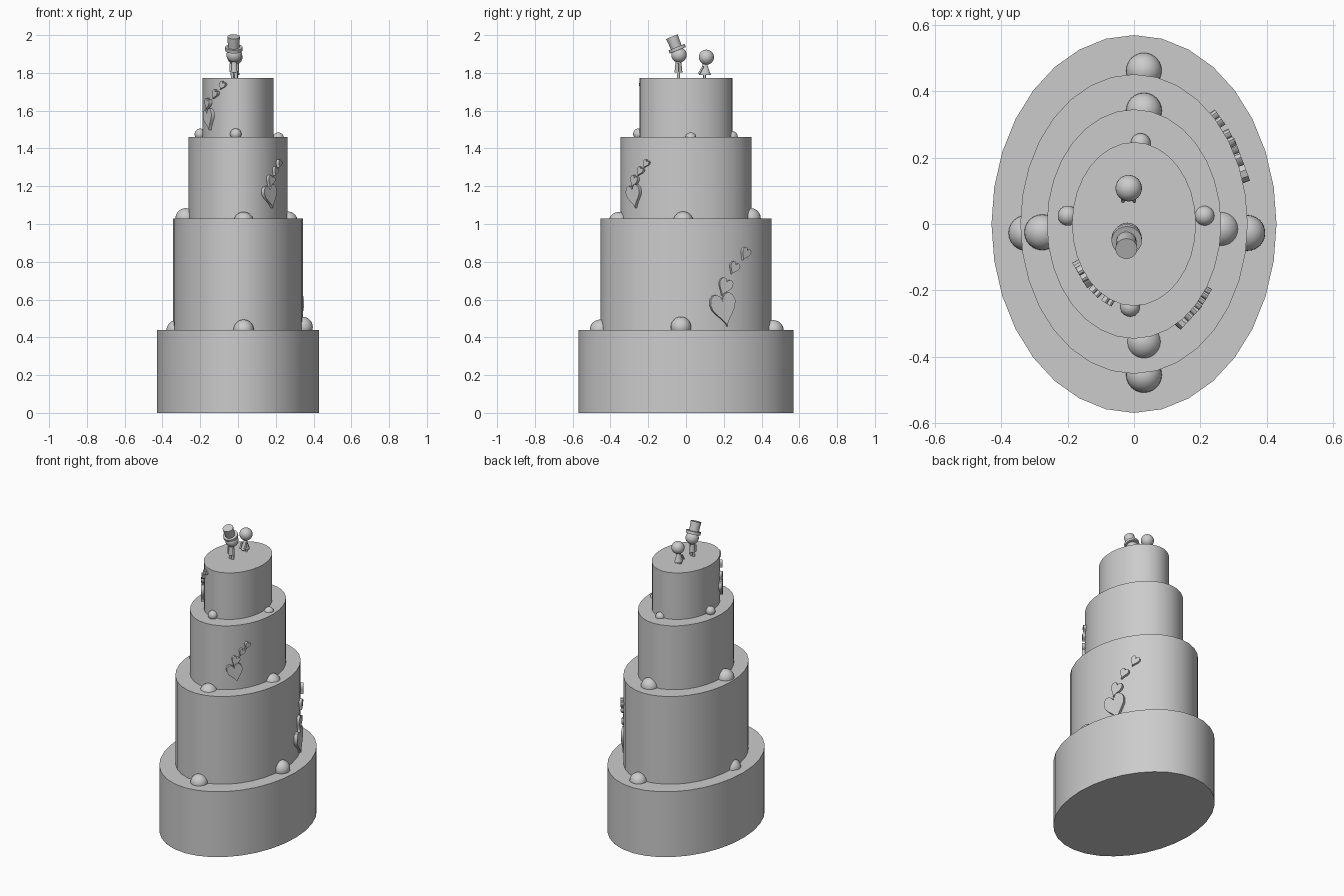
import bpy, bmesh
from math import cos, sin, pi, radians
from mathutils import Vector, Matrix

if "Cube" in bpy.data.objects:
    bpy.data.objects.remove(bpy.data.objects["Cube"])


def smooth(ob):
    bpy.ops.object.select_all(action='DESELECT')
    ob.select_set(True)
    bpy.context.view_layer.objects.active = ob
    bpy.ops.object.shade_smooth_by_angle(angle=radians(40))


def finish(bm, name, matrix=None, soft=True):
    bmesh.ops.recalc_face_normals(bm, faces=bm.faces)
    if matrix:
        bm.transform(matrix)
    me = bpy.data.meshes.new(name)
    bm.to_mesh(me)
    bm.free()
    ob = bpy.data.objects.new(name, me)
    bpy.context.collection.objects.link(ob)
    if soft:
        smooth(ob)
    return ob


def ball(name, loc, r):
    bm = bmesh.new()
    bmesh.ops.create_uvsphere(bm, u_segments=24, v_segments=14, radius=r)
    return finish(bm, name, Matrix.Translation(loc))


def cone(name, loc, r1, r2, h, tilt=0.0, sides=20, scale=(1, 1)):
    bm = bmesh.new()
    bmesh.ops.create_cone(bm, cap_ends=True, segments=sides, radius1=r1, radius2=r2, depth=h)
    m = (Matrix.Translation(loc) @ Matrix.Rotation(radians(tilt), 4, 'X')
         @ Matrix.Diagonal((scale[0], scale[1], 1, 1)))
    return finish(bm, name, m)


# Oval cake tiers: half width, half depth, bottom, top
tiers = [(0.43, 0.57, 0, 0.44), (0.343, 0.452, 0.44, 1.03),
         (0.263, 0.346, 1.03, 1.46), (0.187, 0.247, 1.46, 1.773)]
for i, (rx, ry, z0, z1) in enumerate(tiers):
    cone(f"cake_tier_{i + 1}", (0, 0, (z0 + z1) / 2), 1, 1, z1 - z0, sides=32, scale=(rx, ry))

# Sugar pearls resting on each ledge
pearls = [
    (0.054, [(0.03, -0.455, 0.44), (0.03, 0.463, 0.437), (0.342, -0.027, 0.455), (-0.325, -0.027, 0.437)]),
    (0.054, [(0.03, -0.355, 1.01), (0.03, 0.342, 1.03), (0.263, -0.015, 1.012), (-0.277, -0.025, 1.03)]),
    (0.03, [(-0.012, -0.25, 1.476), (0.02, 0.244, 1.462), (0.213, 0.025, 1.455), (-0.2, 0.025, 1.475)]),
]
for k, (r, spots) in enumerate(pearls):
    for j, p in enumerate(spots):
        ball(f"pearl_{k + 1}_{j + 1}", p, r)


# Flat heart facing outward on the tier wall at ellipse angle deg
def heart(name, tier, deg, z, size, lean):
    rx, ry = tiers[tier][:2]
    t = radians(deg)
    out = Vector((cos(t) / rx, sin(t) / ry, 0)).normalized()
    side = Vector((0, 0, 1)).cross(out)
    bm = bmesh.new()
    verts = []
    for i in range(24):
        a = 2 * pi * i / 24
        x = 16 * sin(a) ** 3 / 32
        y = (13 * cos(a) - 5 * cos(2 * a) - 2 * cos(3 * a) - cos(4 * a) + 2.5) / 27
        verts.append(bm.verts.new((x * size * 0.86, y * size, -0.01)))
    f = bm.faces.new(verts)
    ext = bmesh.ops.extrude_face_region(bm, geom=[f])["geom"]
    bmesh.ops.translate(bm, vec=(0, 0, 0.022),
                        verts=[v for v in ext if isinstance(v, bmesh.types.BMVert)])
    basis = Matrix((side, (0, 0, 1), out)).transposed().to_4x4()
    pos = Vector((rx * cos(t), ry * sin(t), z)) + out * 0.004
    finish(bm, name, Matrix.Translation(pos) @ basis @ Matrix.Rotation(radians(lean), 4, 'Z'))


trails = [
    (1, [(26, 0.545, 0.165, 12), (26.5, 0.665, 0.09, -22), (33.5, 0.765, 0.065, -28), (43, 0.84, 0.065, -28)]),
    (2, [(-51, 1.145, 0.115, 12), (-51, 1.225, 0.06, -22), (-43.5, 1.278, 0.045, -28), (-37, 1.318, 0.042, -28)]),
    (3, [(218, 1.552, 0.105, 12), (215, 1.633, 0.06, -22), (232, 1.686, 0.045, -28), (245, 1.732, 0.042, -28)]),
]
for tier, items in trails:
    for j, (deg, z, size, lean) in enumerate(items):
        heart(f"heart_{tier}_{j + 1}", tier, deg, z, size, lean)

# Groom: legs, coat, arms, head and tilted top hat
gx, gy = -0.02, -0.04
for s in (-1, 1):
    cone("groom_leg", (gx + s * 0.01, gy, 1.79), 0.008, 0.009, 0.036, sides=12)
    cone("groom_arm", (gx + s * 0.019, gy - 0.004, 1.828), 0.006, 0.006, 0.045, sides=10)
cone("groom_coat", (gx, gy, 1.832), 0.021, 0.015, 0.06, scale=(0.9, 1))
ball("groom_head", (gx, -0.037, 1.895), 0.041)
cone("hat_brim", (gx - 0.002, -0.047, 1.928), 0.046, 0.046, 0.018, 22, 24)
cone("hat_crown", (gx - 0.003, -0.063, 1.963), 0.03, 0.033, 0.062, 22, 24)

# Bride: legs, gown, arms and head
bx, by = -0.016, 0.098
for s in (-1, 1):
    cone("bride_leg", (bx + s * 0.01, by, 1.785), 0.007, 0.007, 0.028, sides=12)
    cone("bride_arm", (bx + s * 0.017, by - 0.018, 1.815), 0.006, 0.005, 0.045, -30, 10)
cone("bride_gown", (bx, by + 0.002, 1.818), 0.032, 0.011, 0.06, scale=(0.75, 1))
ball("bride_head", (bx, 0.108, 1.883), 0.04)
